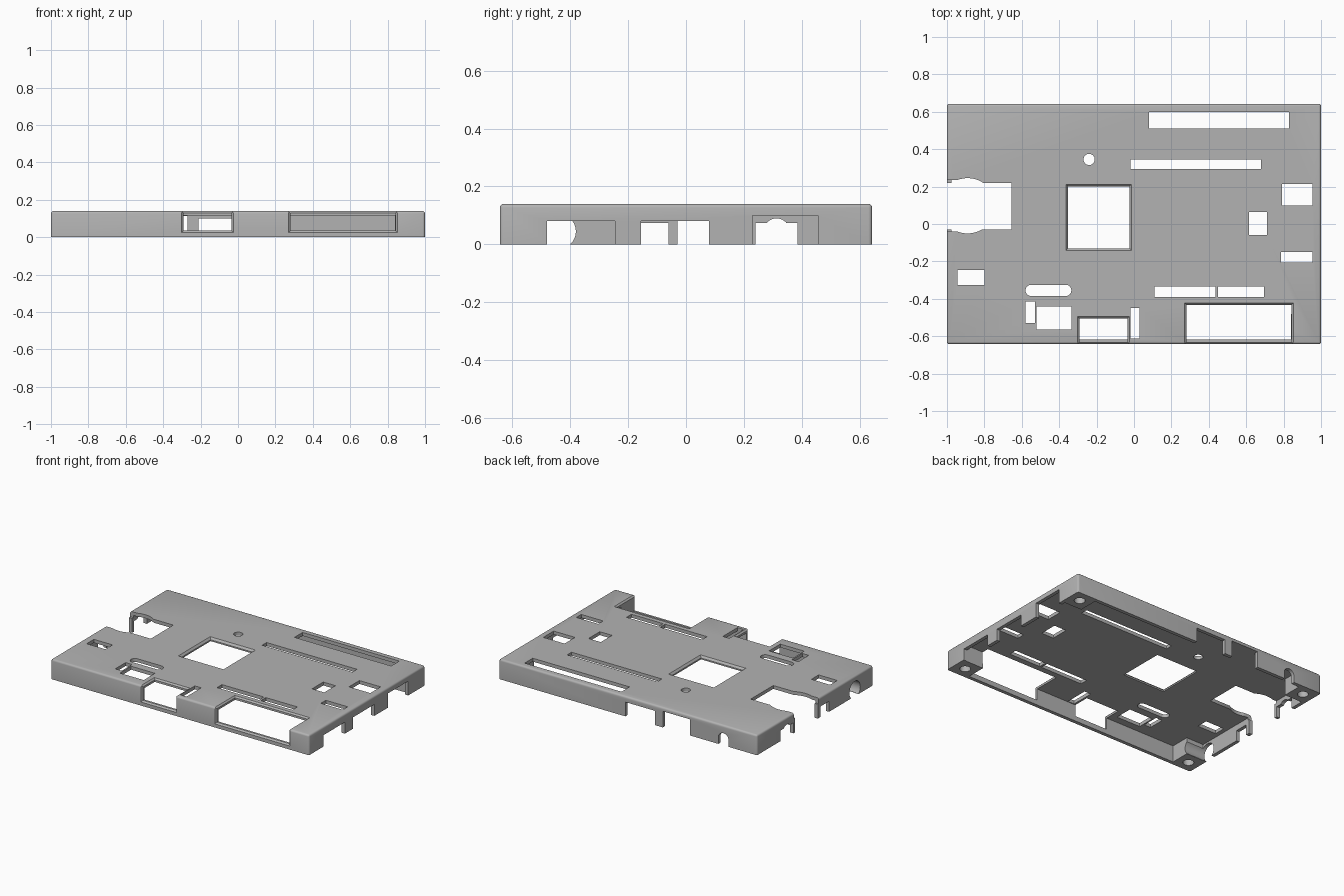
import bpy, bmesh, math
from mathutils import Vector

if "Cube" in bpy.data.objects:
    bpy.data.objects.remove(bpy.data.objects["Cube"], do_unlink=True)

HX, HY, H = 1.0, 0.6425, 0.14      # half length, half width, height
WALL, ROOF, POST = 0.025, 0.116, 0.16

plastic = bpy.data.materials.new("grey plastic")
plastic.use_nodes = True
GREY = (0.45, 0.45, 0.45, 1)
plastic.diffuse_color = GREY
plastic.node_tree.nodes["Principled BSDF"].inputs["Base Color"].default_value = GREY


def make_object(name, bm):
    bmesh.ops.recalc_face_normals(bm, faces=bm.faces)
    mesh = bpy.data.meshes.new(name)
    bm.to_mesh(mesh)
    bm.free()
    mesh.materials.append(plastic)
    obj = bpy.data.objects.new(name, mesh)
    bpy.context.collection.objects.link(obj)
    return obj


def rect(a0, a1, b0, b1):
    return [(a0, b0), (a1, b0), (a1, b1), (a0, b1)]


def arc(ca, cb, r, start=0, end=360, n=32):
    span = range(n if end - start == 360 else n + 1)
    angles = [math.radians(start + (end - start) * i / n) for i in span]
    return [(ca + r * math.cos(t), cb + r * math.sin(t)) for t in angles]


cutters = []


def cut(points, lo, hi, axis="z", grow=0):
    """Prism cutter along an axis; the far end may flare outward by grow."""
    place = {"x": lambda a, b, c: (c, a, b),
             "y": lambda a, b, c: (a, c, b),
             "z": lambda a, b, c: (a, b, c)}[axis]
    mid = sum((Vector(p) for p in points), Vector((0, 0))) / len(points)
    flared = [(a + math.copysign(grow, a - mid.x), b + math.copysign(grow, b - mid.y))
              for a, b in points]
    bm = bmesh.new()
    near = [bm.verts.new(place(a, b, lo)) for a, b in points]
    far = [bm.verts.new(place(a, b, hi)) for a, b in flared]
    bm.faces.new(near)
    bm.faces.new(far[::-1])
    n = len(points)
    for i in range(n):
        j = (i + 1) % n
        bm.faces.new((near[i], near[j], far[j], far[i]))
    obj = make_object("cutter", bm)
    obj.hide_render = True
    cutters.append(obj)


# Outer block with softened top and upright edges
bm = bmesh.new()
bmesh.ops.create_cube(bm, size=1)
for v in bm.verts:
    v.co = Vector((v.co.x * 2 * HX, v.co.y * 2 * HY, (v.co.z + 0.5) * H))
soft = [e for e in bm.edges if any(v.co.z > 0.01 for v in e.verts)]
bmesh.ops.bevel(bm, geom=soft, offset=0.013, segments=3, profile=0.5, affect="EDGES")
cover = make_object("case_cover", bm)

# Hollow underside, leaving a square post in each corner
ix, iy, px, py = HX - WALL, HY - WALL, HX - POST, HY - POST
quarter = [(ix, py), (px, py), (px, iy)]
hollow = []
for sx, sy in ((1, 1), (-1, 1), (-1, -1), (1, -1)):
    corner = [(sx * a, sy * b) for a, b in quarter]
    hollow += corner if sx * sy > 0 else corner[::-1]
cut(hollow, -0.1, ROOF)

# Blind screw holes in the posts
for sx in (1, -1):
    for sy in (1, -1):
        cut(arc(sx * (HX - 0.08), sy * (HY - 0.08), 0.035, n=24), -0.1, 0.09)

# Rectangular openings through the roof
for box in ((.08, .83, .51, .60), (-.02, .68, .295, .345), (.79, .955, .10, .215),
            (.615, .71, -.06, .065), (.785, .955, -.205, -.15),
            (.11, .435, -.39, -.335), (.45, .695, -.39, -.335),
            (-.945, -.80, -.325, -.245), (-.58, -.53, -.53, -.415),
            (-.52, -.335, -.565, -.44), (-.02, .03, -.612, -.45)):
    cut(rect(*box), 0.05, 0.2)

# Round hole and rounded slot in the roof
cut(arc(-.24, .345, .03), 0.05, 0.2)
cut(arc(-.365, -.355, .03, -90, 90, 12) + arc(-.55, -.355, .03, 90, 270, 12), 0.05, 0.2)

# Square window with a chamfered rim
window = rect(-.352, -.025, -.13, .20)
cut(window, 0.05, 0.2)
cut(window, H - 0.014, H + 0.014, grow=0.024)

# Front connector bays, open at the top and front, chamfered rims
for x0, x1, back in ((-.292, -.035, -.505), (.28, .842, -.432)):
    cut(rect(x0, x1, -.8, back), 0.035, 0.3)
    cut(rect(x0, x1, -.8, back), H - 0.01, H + 0.01, grow=0.02)
    cut(rect(x0, x1, 0.035, 0.3), -HY + 0.01, -HY - 0.01, "y", grow=0.02)

# Card bay in the left-hand short edge, with a finger-grip circle
cut(rect(-1.1, -.655, -.03, .22), -0.1, 0.3)
cut(arc(-.89, .0975, .148, n=48), -0.1, 0.3)
cut(rect(-1.1, -.945, -.04, .235), 0.1, 0.3)

# Port cutouts in the +x wall
for y0, y1, top in ((-.48, -.245, .08), (-.155, .08, .08), (.23, .455, .10)):
    cut(rect(y0, y1, -0.1, top), ix - 0.01, 1.1, "x")

# Port cutouts in the -x wall
for y0, y1 in ((-.155, -.06), (.24, .385)):
    cut(rect(y0, y1, -0.1, .074), -1.1, -ix + 0.01, "x")
cut(arc(.3125, .045, .045), -1.1, -ix + 0.01, "x")
cut(arc(-.44, .045, .06), -1.1, -px + 0.01, "x")

# Port cutouts in the back wall
for x0, x1, top in ((-.21, .02, .10), (-.48, -.27, .113)):
    cut(rect(x0, x1, -0.1, top), iy - 0.01, 0.8, "y")
cut([(-.78, -0.1), (-.70, -0.1)] + arc(-.74, .045, .04, 0, 180, 16), iy - 0.01, 0.8, "y")

# Apply every cut, then discard the cutters
for c in cutters:
    mod = cover.modifiers.new("cut", "BOOLEAN")
    mod.operation = "DIFFERENCE"
    mod.solver = "EXACT"
    mod.object = c
bpy.context.view_layer.update()
graph = bpy.context.evaluated_depsgraph_get()
result = bpy.data.meshes.new_from_object(cover.evaluated_get(graph))
cover.modifiers.clear()
cover.data = result
for c in cutters:
    bpy.data.objects.remove(c, do_unlink=True)
result.materials.clear()
result.materials.append(plastic)

bpy.ops.object.select_all(action="DESELECT")
cover.select_set(True)
bpy.context.view_layer.objects.active = cover
bpy.ops.object.shade_smooth_by_angle(angle=math.radians(35))
